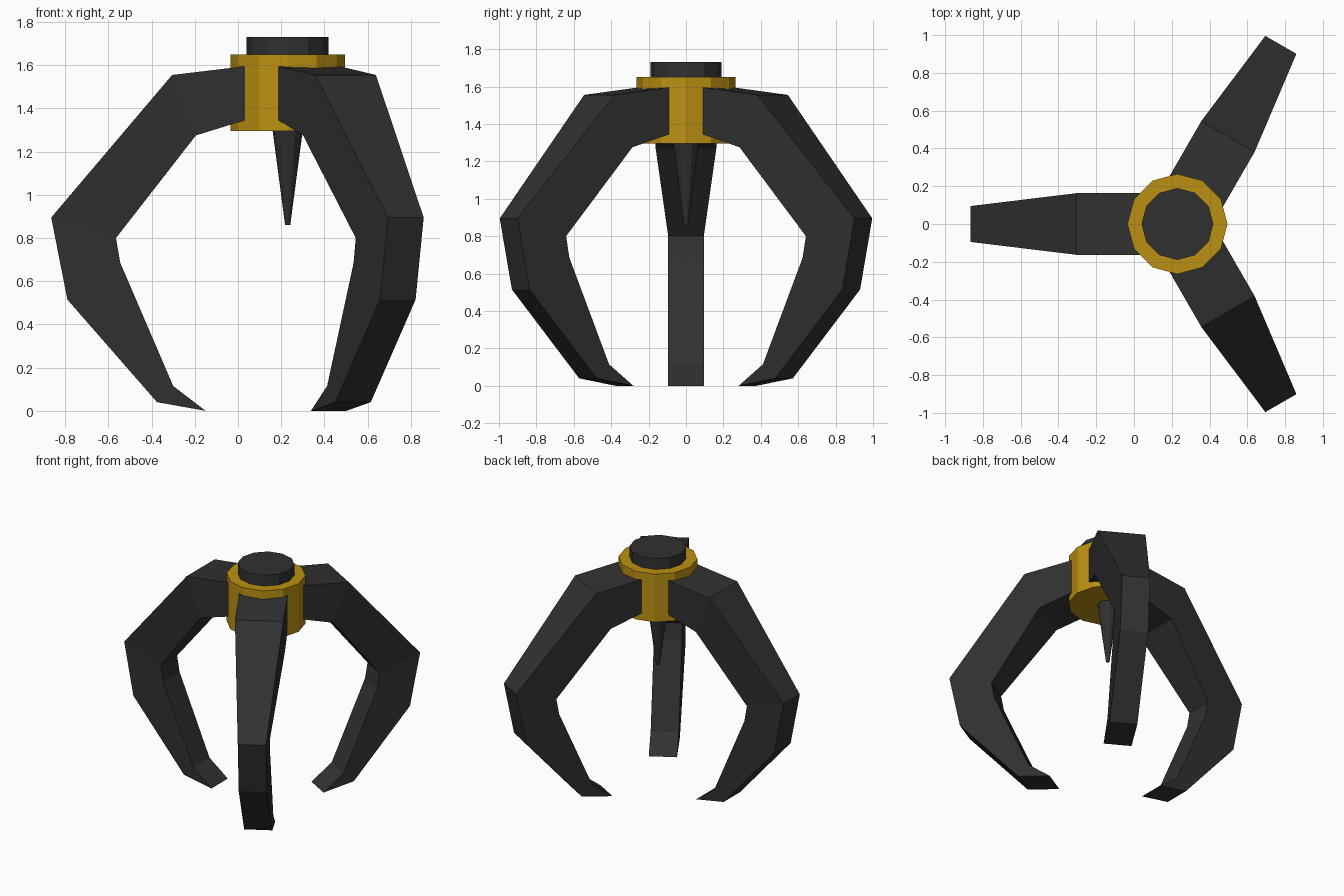
import bpy, bmesh, math
from mathutils import Matrix, Vector

cube = bpy.data.objects.get("Cube")
if cube:
    bpy.data.objects.remove(cube, do_unlink=True)

HUB_X = 0.23


def material(name, color):
    m = bpy.data.materials.new(name)
    m.use_nodes = True
    m.diffuse_color = (*color, 1)
    m.node_tree.nodes["Principled BSDF"].inputs["Base Color"].default_value = (*color, 1)
    return m


dark = material("dark grey metal", (0.03, 0.03, 0.03))
gold = material("gold paint", (0.5, 0.28, 0.006))


def add_object(name, bm, mat):
    bmesh.ops.recalc_face_normals(bm, faces=bm.faces)
    mesh = bpy.data.meshes.new(name)
    bm.to_mesh(mesh)
    bm.free()
    mesh.materials.append(mat)
    obj = bpy.data.objects.new(name, mesh)
    obj.location.x = HUB_X
    bpy.context.collection.objects.link(obj)
    return obj


def drum(name, r_bottom, r_top, z0, z1, mat, sides=12):
    bm = bmesh.new()
    # turned so that corners lie on the x and y axes
    place = Matrix.Translation((0, 0, (z0 + z1) / 2))
    bmesh.ops.create_cone(bm, cap_ends=True, segments=sides, radius1=r_bottom,
                          radius2=r_top, depth=z1 - z0, matrix=place)
    return add_object(name, bm, mat)


# Central hub, cap and hanging spike
drum("hub", 0.265, 0.265, 1.295, 1.65, gold)
drum("hub_cap", 0.19, 0.19, 1.64, 1.73, dark)
drum("centre_spike", 0.012, 0.07, 0.86, 1.30, dark)

# Claw stations: outer (radius, z), inner (radius, z), half width
STATIONS = [
    ((0.10, 1.607), (0.10, 1.376), 0.163),
    ((0.535, 1.555), (0.425, 1.275), 0.163),
    ((1.095, 0.895), (0.795, 0.80), 0.095),
    ((1.02, 0.515), (0.775, 0.685), 0.095),
    ((0.605, 0.04), (0.53, 0.115), 0.095),
]
TIP = (0.38, 0.0)


def claw(name, degrees):
    bm = bmesh.new()
    turn = Matrix.Rotation(math.radians(degrees), 3, 'Z')

    def vert(point, y):
        return bm.verts.new(turn @ Vector((point[0], y, point[1])))

    rings = [[vert(o, -w), vert(o, w), vert(i, w), vert(i, -w)]
             for o, i, w in STATIONS]
    bm.faces.new(rings[0])
    for a, b in zip(rings, rings[1:]):
        for k in range(4):
            n = (k + 1) % 4
            bm.faces.new((a[k], a[n], b[n], b[k]))
    # wedge ending in a sharp edge
    w = STATIONS[-1][2]
    left, right = vert(TIP, -w), vert(TIP, w)
    a, b, c, d = rings[-1]
    for face in ((a, b, right, left), (c, d, left, right), (b, c, right), (d, a, left)):
        bm.faces.new(face)
    return add_object(name, bm, dark)


for name, angle in (("right_claw", 180), ("back_left_claw", 60), ("front_left_claw", -60)):
    claw(name, angle)
